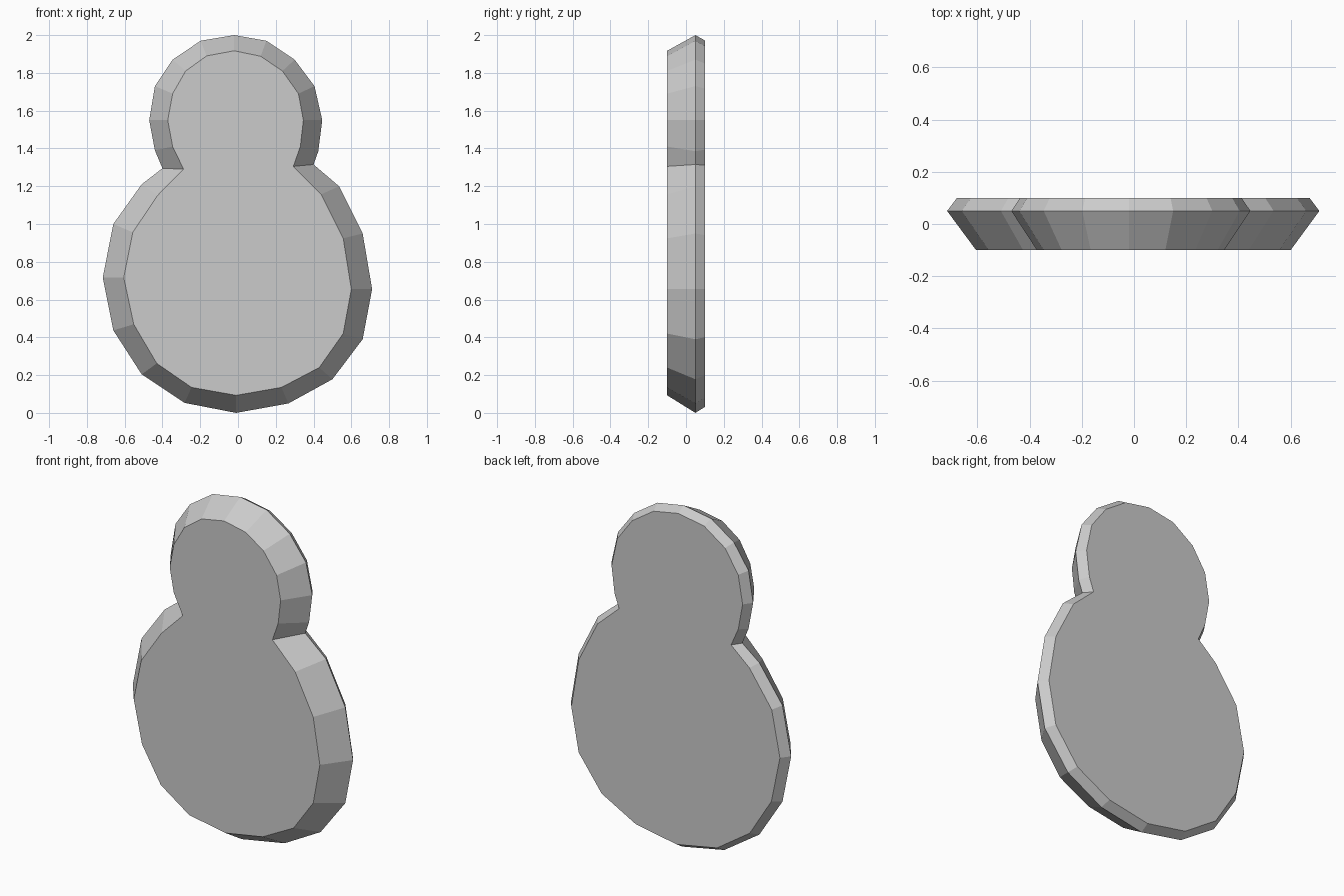
import bpy, bmesh
from mathutils import Vector

# widest outline (x, z), clockwise from the top
rim = [(-.02, 2), (.15, 1.97), (.3, 1.87), (.405, 1.73), (.446, 1.55), (.425, 1.385),
       (.4, 1.315), (.535, 1.2), (.66, .95), (.71, .655), (.66, .39), (.5, .178),
       (.267, .05), (-.01, 0), (-.283, .053), (-.51, .204), (-.66, .437), (-.716, .717),
       (-.66, 1), (-.51, 1.21), (-.4, 1.295), (-.44, 1.39), (-.47, 1.55), (-.44, 1.73),
       (-.346, 1.87), (-.198, 1.97)]

# smaller front face outline, matching the rim point for point
front = [(-.02, 1.917), (.12, 1.888), (.235, 1.81), (.32, 1.69), (.346, 1.55), (.33, 1.41),
         (.293, 1.305), (.44, 1.157), (.557, .924), (.6, .655), (.557, .42), (.43, .24),
         (.23, .135), (-.01, .093), (-.246, .135), (-.43, .262), (-.552, .469), (-.605, .717),
         (-.557, .956), (-.425, 1.152), (-.288, 1.29), (-.346, 1.41), (-.372, 1.55),
         (-.346, 1.69), (-.277, 1.81), (-.166, 1.89)]

# back face: the rim bevelled a third of the way inwards
back = [Vector(r).lerp(Vector(f), .34) for r, f in zip(rim, front)]

bm = bmesh.new()
rings = [[bm.verts.new((x, y, z)) for x, z in outline]
         for y, outline in ((-.1, front), (.05, rim), (.1, back))]

# bevelled sides
n = len(rim)
for a, b in zip(rings, rings[1:]):
    for i in range(n):
        j = (i + 1) % n
        bm.faces.new((a[i], a[j], b[j], b[i]))

# flat front and back
bm.faces.new(rings[0])
bm.faces.new(rings[-1])
bmesh.ops.recalc_face_normals(bm, faces=bm.faces)

mesh = bpy.data.meshes.new("double_round_plaque")
bm.to_mesh(mesh)
bm.free()
plaque = bpy.data.objects.new("double_round_plaque", mesh)
bpy.context.collection.objects.link(plaque)
